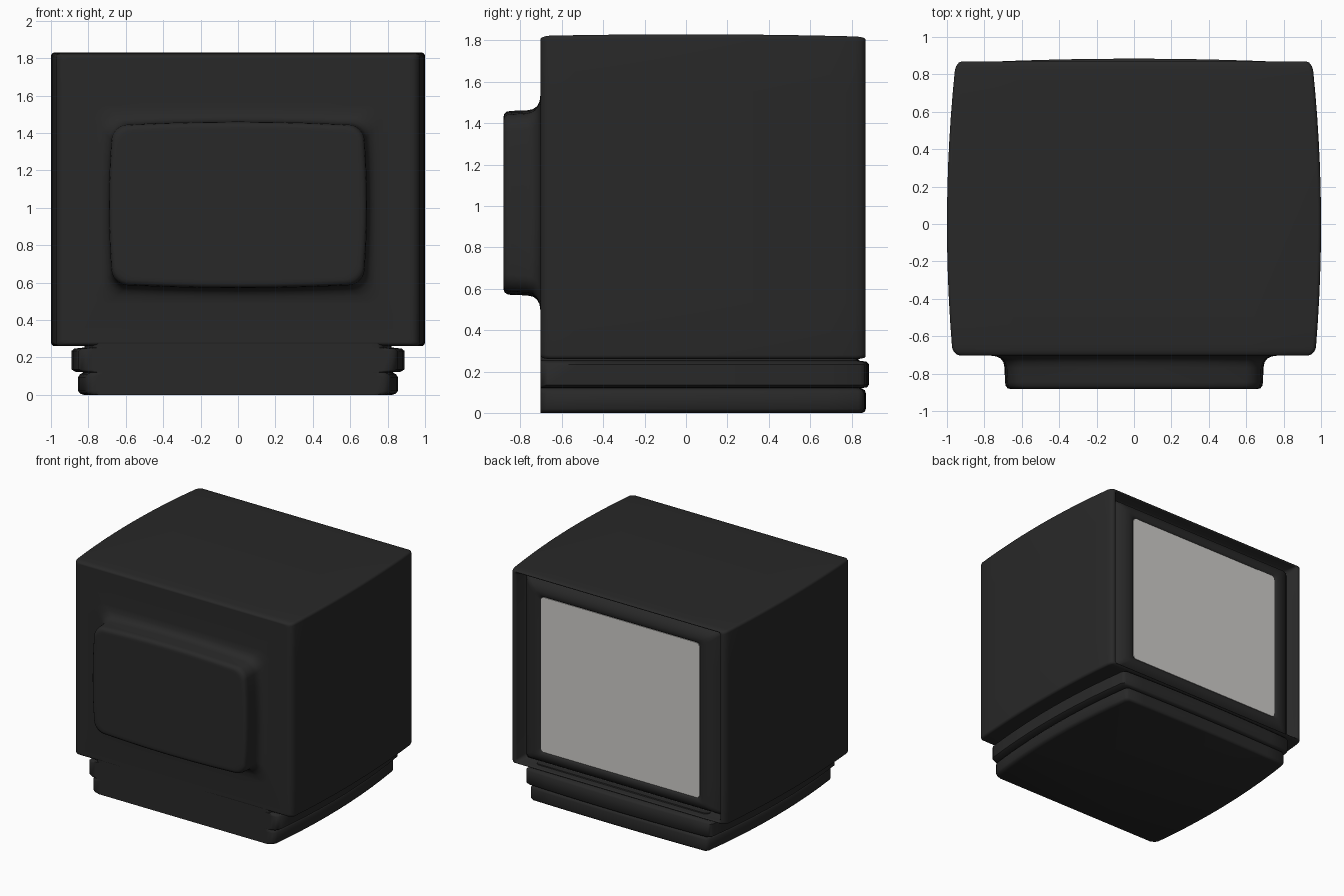
import bpy, bmesh, math

cube = bpy.data.objects.get("Cube")
if cube:
    bpy.data.objects.remove(cube, do_unlink=True)


def material(name, rgb, rough):
    m = bpy.data.materials.new(name)
    m.use_nodes = True
    m.diffuse_color = (*rgb, 1)
    bsdf = m.node_tree.nodes["Principled BSDF"]
    bsdf.inputs["Base Color"].default_value = (*rgb, 1)
    bsdf.inputs["Roughness"].default_value = rough
    return m


casing_black = material("casing black", (0.0213, 0.0213, 0.0213), 0.6)
screen_grey = material("screen grey", (0.62, 0.61, 0.59), 0.4)


def loft(name, rings, mat, angle=50):
    """Skin a list of equal-length point rings and cap both ends."""
    bm = bmesh.new()
    loops = [[bm.verts.new(p) for p in ring] for ring in rings]
    n = len(loops[0])
    for a, b in zip(loops, loops[1:]):
        for i in range(n):
            j = (i + 1) % n
            bm.faces.new((a[i], a[j], b[j], b[i]))
    bm.faces.new(loops[0][::-1])
    bm.faces.new(loops[-1])
    bmesh.ops.recalc_face_normals(bm, faces=bm.faces)
    me = bpy.data.meshes.new(name)
    bm.to_mesh(me)
    bm.free()
    me.materials.append(mat)
    ob = bpy.data.objects.new(name, me)
    bpy.context.collection.objects.link(ob)
    bpy.ops.object.select_all(action="DESELECT")
    ob.select_set(True)
    bpy.context.view_layer.objects.active = ob
    bpy.ops.object.shade_smooth_by_angle(angle=math.radians(angle))


def round_rect(y, hw, z0, z1, r, bow=0.0, steps=6):
    """Upright rounded rectangle at depth y; bow curves its sides outward."""
    cz, hh = (z0 + z1) / 2, (z1 - z0) / 2
    pts = []
    for q, (sx, sz) in enumerate(((1, 1), (-1, 1), (-1, -1), (1, -1))):
        corner = []
        for k in range(steps + 1):
            a = math.pi / 2 * (q + k / steps)
            corner.append((sx * (hw - r) + r * math.cos(a),
                           sz * (hh - r) + r * math.sin(a)))
        # straight run to the next corner, for the bowed sides
        end = corner[-1]
        nx, nz = ((-1, 1), (-1, -1), (1, -1), (1, 1))[q]
        a = math.pi / 2 * (q + 1)
        nxt = (nx * (hw - r) + r * math.cos(a), nz * (hh - r) + r * math.sin(a))
        corner += [(end[0] + (nxt[0] - end[0]) * t / 6,
                    end[1] + (nxt[1] - end[1]) * t / 6) for t in range(1, 6)]
        pts += corner
    return [(x - bow * x / hw * (z / hh) ** 2, y,
             cz + z - bow * z / hh * (x / hw) ** 2) for x, z in pts]


def shell(y, inset, r=0.02):
    """Cabinet section whose sides swell gently towards the middle."""
    swell = 0.04 * (y / 0.8) ** 2
    return round_rect(y, 1.0 - swell - inset, 0.26 + inset * 0.4,
                      1.83 - swell * 0.25 - inset * 0.4, r)


# Cabinet: rear tube housing, filleted into the swelling shell
rings = [round_rect(y, 0.69 + d, 0.57 - d, 1.46 + d, 0.08, b) for y, d, b in (
    (-0.882, -0.045, 0.02), (-0.882, -0.028, 0.02), (-0.878, -0.014, 0.02),
    (-0.866, -0.004, 0.02), (-0.845, 0, 0.02), (-0.77, 0.002, 0.018),
    (-0.74, 0.008, 0.015), (-0.72, 0.022, 0.01), (-0.708, 0.045, 0.005),
    (-0.704, 0.075, 0), (-0.703, 0.085, 0))]
rings += [shell(y, d) for y, d in (
    (-0.703, 0.055), (-0.703, 0.035), (-0.695, 0.018), (-0.68, 0.006))]
rings += [shell(-0.66 + 1.48 * i / 12, 0) for i in range(13)]
# Front rim, turning in to a groove
rings += [shell(y, d) for y, d in (
    (0.845, 0.005), (0.862, 0.016), (0.868, 0.028), (0.866, 0.04),
    (0.855, 0.05))]
# Groove floor, then the raised cushion bezel around the screen
rings += [round_rect(y, 0.705 + d, 0.405 - d * 0.65, 1.65 + d * 0.75, 0.03)
          for y, d in ((0.79, 0.185), (0.775, 0.172), (0.79, 0.158),
                       (0.815, 0.135), (0.835, 0.1), (0.845, 0.06),
                       (0.844, 0.025), (0.838, 0.008), (0.83, 0))]
loft("cabinet", rings, casing_black)

# Screen: thin plate set in the bezel
loft("screen", [round_rect(y, 0.705, 0.405, 1.65, 0.03) for y in (0.829, 0.836)],
     screen_grey)


def plan(z, w, front, bow, n=10):
    """Outline with rounded corners, swelling sides and a bowed front."""
    back, r = -0.703, 0.035

    def side(y):
        return w - 0.055 * (y / 0.8) ** 2

    right = [(side(back) - r * 2, back), (side(back) - r, back),
             (side(back) - r * 0.3, back + r * 0.3)]
    y0, y1 = back + r, front - r * 0.6
    for i in range(n + 1):
        y = y0 + (y1 - y0) * i / n
        right.append((side(y), y))
    right.append((side(front) - r * 0.2, front - r * 0.1))
    fx = side(front) - r * 0.6
    edge = []
    for i in range(n + 1):
        s = 1 - 2 * i / n
        edge.append((fx * s, front + 0.006 + bow * (1 - s * s)))
    left = [(-x, y) for x, y in reversed(right)]
    return [(x, y, z) for x, y in right + edge + left]


# Plinth: foot, groove, band, groove
loft("plinth", [plan(*p) for p in (
    (0.0, 0.825, 0.835, 0.01), (0.006, 0.845, 0.848, 0.01), (0.02, 0.855, 0.853, 0.01),
    (0.095, 0.855, 0.853, 0.01), (0.11, 0.845, 0.848, 0.01), (0.12, 0.825, 0.83, 0.01),
    (0.123, 0.87, 0.85, 0.018), (0.135, 0.89, 0.86, 0.018), (0.235, 0.89, 0.86, 0.018),
    (0.247, 0.875, 0.85, 0.018), (0.253, 0.82, 0.82, 0.01), (0.29, 0.82, 0.815, 0))],
    casing_black)
